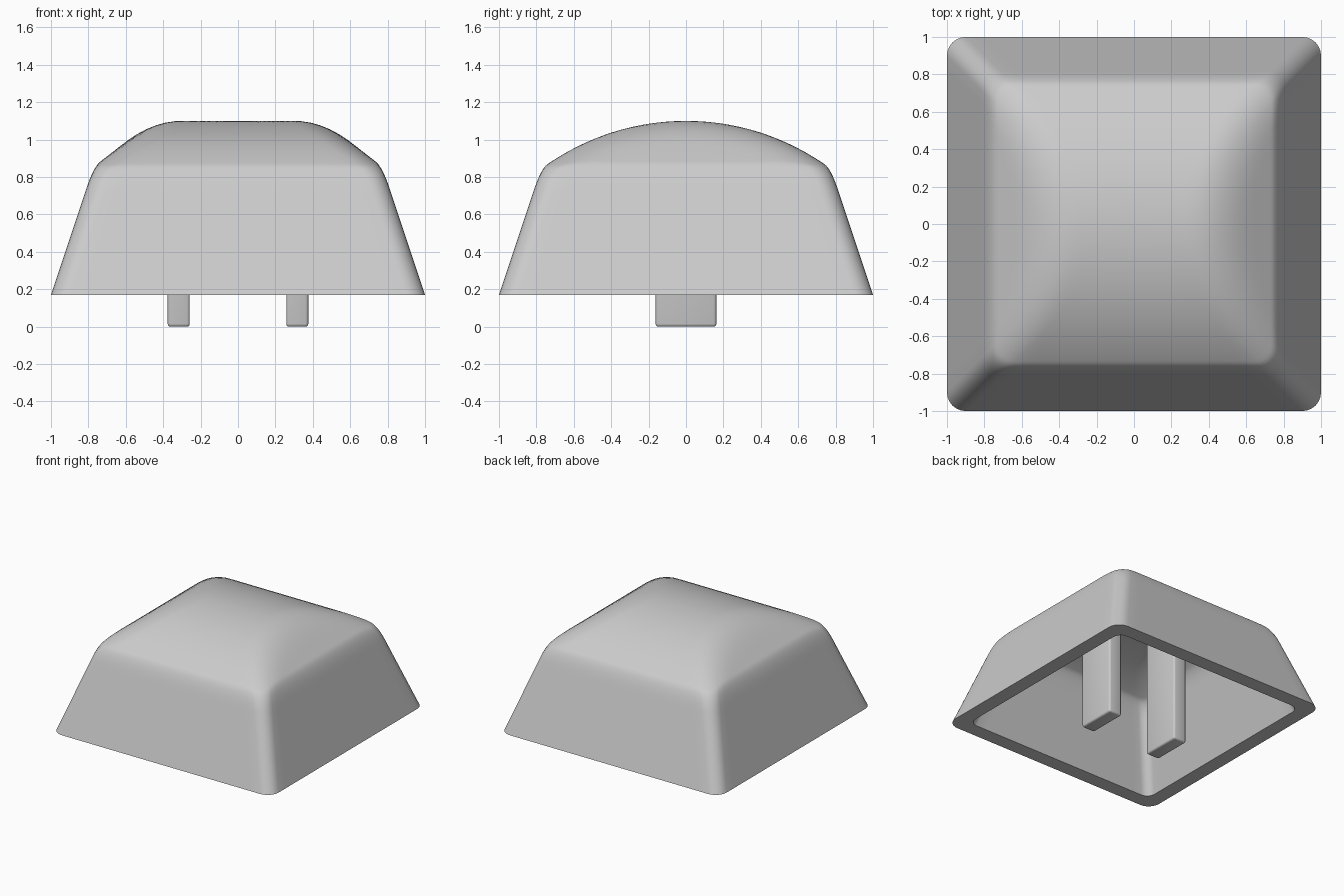
import bpy, bmesh, math

cube = bpy.data.objects.get("Cube")
if cube:
    bpy.data.objects.remove(cube)

BASE = 0.17       # height of the open rim
CORNER = 0.1      # corner radius of the footprint
WALL = 0.12       # rim width


def material(name, color):
    mat = bpy.data.materials.new(name)
    mat.use_nodes = True
    mat.diffuse_color = color
    mat.node_tree.nodes["Principled BSDF"].inputs["Base Color"].default_value = color
    return mat


grey = material("light grey plastic", (0.6, 0.6, 0.6, 1))


def smooth_min(a, b, blend):
    t = max(blend - abs(a - b), 0) / blend
    return min(a, b) - t * t * blend / 4


def dome(x, y):
    """Cylindrical crown along x, with sloped and blended side flanks."""
    crown = 1.1 - 1.3 + math.sqrt(1.3 ** 2 - min(abs(y), 1) ** 2)
    flank = 0.86 + (0.765 - abs(x)) * 0.78
    return smooth_min(crown, flank, 0.12)


def rounded_square(half, radius, side_steps=20, corner_steps=6):
    """Evenly sampled outline, counter-clockwise from the right side."""
    points = []
    c = half - radius
    for q in range(4):
        a = q * math.pi / 2
        ca, sa = math.cos(a), math.sin(a)
        local = [(half, -c + 2 * c * i / side_steps) for i in range(side_steps)]
        for i in range(corner_steps):
            t = math.pi / 2 * i / corner_steps
            local.append((c + radius * math.cos(t), c + radius * math.sin(t)))
        points += [(x * ca - y * sa, x * sa + y * ca) for x, y in local]
    return points


def skin_rings(bm, start, drop):
    """Rings from the rim to the centre; the wall blends into the dome."""
    shrink = ([0.03, 0.08, 0.13] + [0.15 + 0.01 * i for i in range(14)]
              + [0.31 + 0.05 * i for i in range(13)])
    halves = [start] + [start - s for s in shrink if start - s > 0.03] + [0.02]
    rings = []
    for half in halves:
        wall = BASE + (start - half) * 3
        ring = []
        for x, y in rounded_square(half, min(CORNER, half * 0.4) * (1 if drop == 0 else 0.7)):
            z = BASE if half == start else smooth_min(wall, dome(x, y) - drop, 0.08)
            ring.append(bm.verts.new((x, y, z)))
        rings.append(ring)
    for low, high in zip(rings, rings[1:]):
        bridge(bm, low, high)
    bm.faces.new(rings[-1])
    return rings[0]


def bridge(bm, a, b):
    n = len(a)
    for i in range(n):
        j = (i + 1) % n
        bm.faces.new((a[i], a[j], b[j], b[i]))


def finish(bm, name, angle):
    bmesh.ops.recalc_face_normals(bm, faces=bm.faces)
    mesh = bpy.data.meshes.new(name)
    bm.to_mesh(mesh)
    bm.free()
    mesh.materials.append(grey)
    obj = bpy.data.objects.new(name, mesh)
    bpy.context.collection.objects.link(obj)
    bpy.ops.object.select_all(action='DESELECT')
    obj.select_set(True)
    bpy.context.view_layer.objects.active = obj
    bpy.ops.object.shade_smooth_by_angle(angle=math.radians(angle))
    return obj


# Hollow cap: outer skin, inner skin and the flat rim joining them
bm = bmesh.new()
outer_rim = skin_rings(bm, 1.0, 0)
inner_rim = skin_rings(bm, 1.0 - WALL, 0.11)
bridge(bm, outer_rim, inner_rim)
finish(bm, "cap_shell", 40)

# Two mounting prongs hanging from the ceiling
for name, side in (("left_prong", 1), ("right_prong", -1)):
    bm = bmesh.new()
    bmesh.ops.create_cube(bm, size=1)
    for v in bm.verts:
        v.co = (v.co.x * 0.118 + side * 0.317, v.co.y * 0.325, (v.co.z + 0.5) * 1.02)
    bmesh.ops.bevel(bm, geom=bm.edges[:], offset=0.015, segments=3,
                    profile=0.5, affect='EDGES')
    finish(bm, name, 40)
